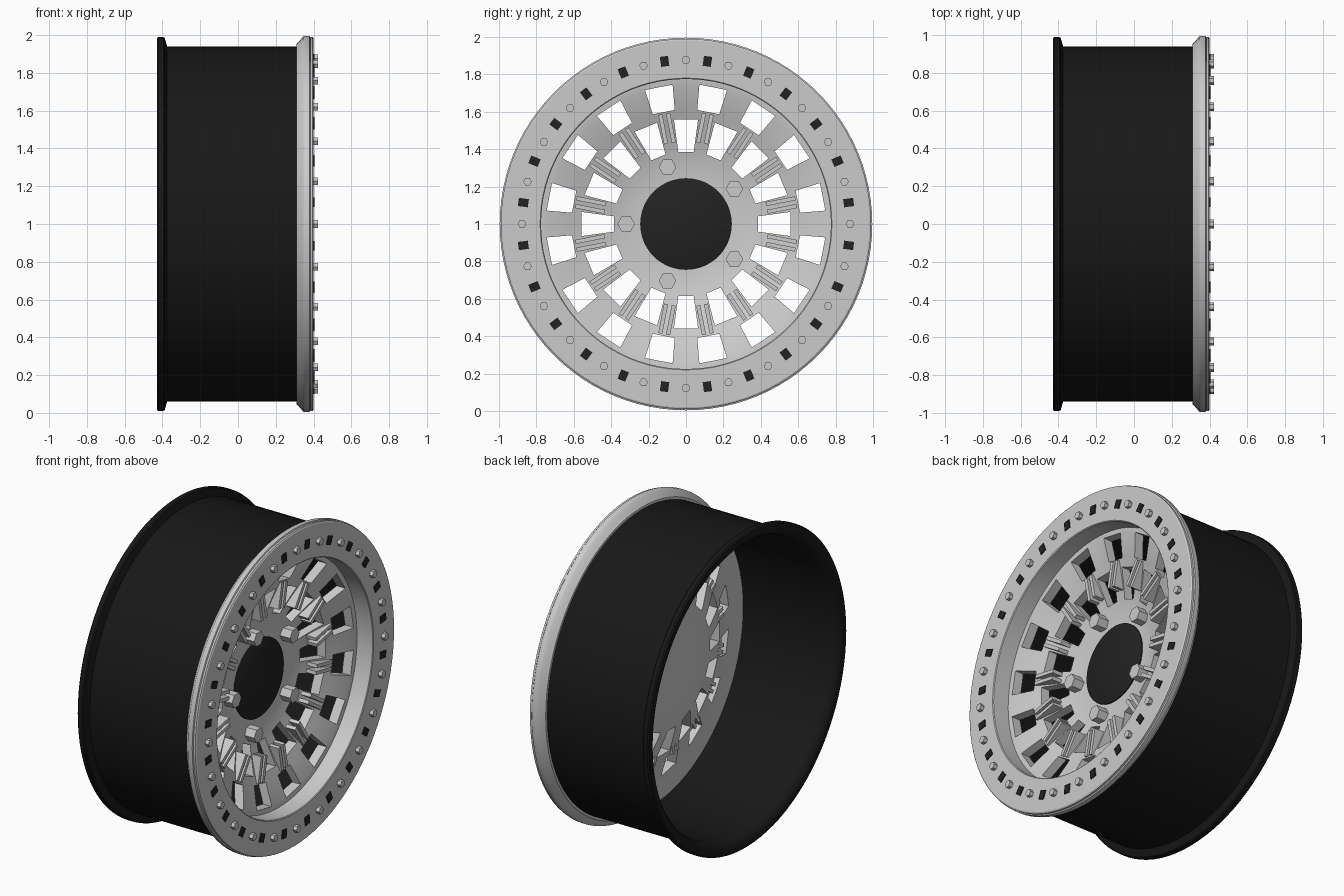
import bpy, bmesh
from math import sin, cos, pi, radians

if "Cube" in bpy.data.objects:
    bpy.data.objects.remove(bpy.data.objects["Cube"])

CZ = 1.0  # axle height; the axle runs along x


def mat(name, v):
    m = bpy.data.materials.new(name)
    m.diffuse_color = (v, v, v * 1.05, 1)
    m.use_nodes = True
    m.node_tree.nodes["Principled BSDF"].inputs["Base Color"].default_value = m.diffuse_color
    return m


BLACK = mat("black_paint", 0.009)
CAP = mat("dark_plastic", 0.016)


def finish(name, bm, material=None):
    bmesh.ops.recalc_face_normals(bm, faces=bm.faces)
    me = bpy.data.meshes.new(name)
    bm.to_mesh(me)
    bm.free()
    ob = bpy.data.objects.new(name, me)
    bpy.context.collection.objects.link(ob)
    if material:
        me.materials.append(material)
    return ob


def smooth(ob, deg=30):
    bpy.ops.object.select_all(action='DESELECT')
    ob.select_set(True)
    bpy.context.view_layer.objects.active = ob
    bpy.ops.object.shade_smooth_by_angle(angle=radians(deg))


def lathe(name, profile, material=None, n=96, closed=True):
    """Revolve (x, radius) points round the axle."""
    bm = bmesh.new()
    rings = [[bm.verts.new((x, r * sin(2 * pi * k / n), CZ + r * cos(2 * pi * k / n)))
              for k in range(n)] for x, r in profile]
    m = len(rings)
    for i in range(m if closed else m - 1):
        a, b = rings[i], rings[(i + 1) % m]
        for k in range(n):
            j = (k + 1) % n
            bm.faces.new((a[k], a[j], b[j], b[k]))
    if not closed:  # flat end caps
        bm.faces.new(rings[0])
        bm.faces.new(rings[-1])
    return finish(name, bm, material)


def prism(bm, pts, ang, x0, x1):
    """Extrude (tangent, radial) points along x, placed at angle ang."""
    lo, hi = [[bm.verts.new((x, t * cos(ang) + r * sin(ang), CZ - t * sin(ang) + r * cos(ang)))
               for t, r in pts] for x in (x0, x1)]
    bm.faces.new(lo)
    bm.faces.new(hi[::-1])
    for i in range(len(pts)):
        j = (i + 1) % len(pts)
        bm.faces.new((lo[i], lo[j], hi[j], hi[i]))


def trapezoid(r0, w0, r1, w1, t=0.0):
    return [(t - w0 / 2, r0), (t + w0 / 2, r0), (t + w1 / 2, r1), (t - w1 / 2, r1)]


def hexagon(r, size, ang):
    th = [pi / 2 + k * pi / 3 - ang for k in range(6)]
    return [(size * sin(a), r + size * cos(a)) for a in th]


# Barrel with flared rear lip
barrel = lathe("barrel", [
    (0.32, 0.94), (-0.375, 0.94), (-0.388, 0.985), (-0.395, 0.99), (-0.422, 0.99),
    (-0.43, 0.982), (-0.43, 0.955), (-0.422, 0.935), (-0.40, 0.915), (-0.37, 0.905),
    (0.32, 0.905)], BLACK)
smooth(barrel)

# Front flange and the clamping ring on its face
flange = lathe("front_flange", [
    (0.31, 0.90), (0.31, 0.955), (0.322, 0.965), (0.345, 0.993), (0.352, 0.996),
    (0.378, 0.996), (0.383, 0.985), (0.383, 0.80), (0.27, 0.80), (0.27, 0.90)])
smooth(flange)
ring = lathe("clamp_ring", [
    (0.383, 0.99), (0.395, 0.99), (0.40, 0.982), (0.40, 0.78), (0.396, 0.775),
    (0.27, 0.775), (0.27, 0.81), (0.383, 0.81)])
smooth(ring)

# Dished centre
disc = lathe("spoke_disc", [
    (0.14, 0.2), (0.142, 0.27), (0.15, 0.34), (0.17, 0.42), (0.20, 0.51), (0.24, 0.62),
    (0.283, 0.74), (0.29, 0.79), (0.29, 0.91), (0.235, 0.91), (0.225, 0.75), (0.18, 0.62),
    (0.14, 0.51), (0.11, 0.42), (0.09, 0.34), (0.082, 0.27), (0.08, 0.2)], closed=False)

# Two staggered rows of windows cut through the disc
bm = bmesh.new()
for k in range(16):
    a = k * pi / 8
    prism(bm, trapezoid(0.385, 0.082, 0.56, 0.13), a, -0.1, 0.5)
    prism(bm, trapezoid(0.61, 0.12, 0.745, 0.15), a + pi / 16, -0.1, 0.5)
cutter = finish("window_cutter", bm)
cutter.hide_render = True
mod = disc.modifiers.new("windows", 'BOOLEAN')
mod.operation = 'DIFFERENCE'
mod.solver = 'EXACT'
mod.object = cutter
deps = bpy.context.evaluated_depsgraph_get()
disc.data = bpy.data.meshes.new_from_object(disc.evaluated_get(deps))
disc.modifiers.clear()
bpy.data.objects.remove(cutter)
smooth(disc)

# Paired ribs on the spokes
bm = bmesh.new()
for k in range(16):
    a = (k + 0.5) * pi / 8
    for t in (-0.021, 0.021):
        prism(bm, trapezoid(0.44, 0.022, 0.60, 0.022, t), a, 0.15, 0.245)
finish("spoke_ribs", bm)

# Hub cap
smooth(lathe("hub_cap", [(0.12, 0.245), (0.148, 0.245), (0.152, 0.238)], CAP, 64, closed=False))

# Lug bolts
bm = bmesh.new()
for k in range(5):
    a = -pi / 2 + k * 2 * pi / 5
    prism(bm, hexagon(0.32, 0.047, a), a, 0.12, 0.215)
finish("lug_bolts", bm)

# Ring bolts alternating with dark slots
bolts, slots = bmesh.new(), bmesh.new()
for k in range(24):
    a = k * pi / 12
    prism(bolts, hexagon(0.877, 0.023, a), a, 0.39, 0.424)
    prism(slots, trapezoid(0.85, 0.044, 0.904, 0.044), a + pi / 24, 0.385, 0.406)
finish("ring_bolts", bolts)
finish("ring_slots", slots, CAP)
